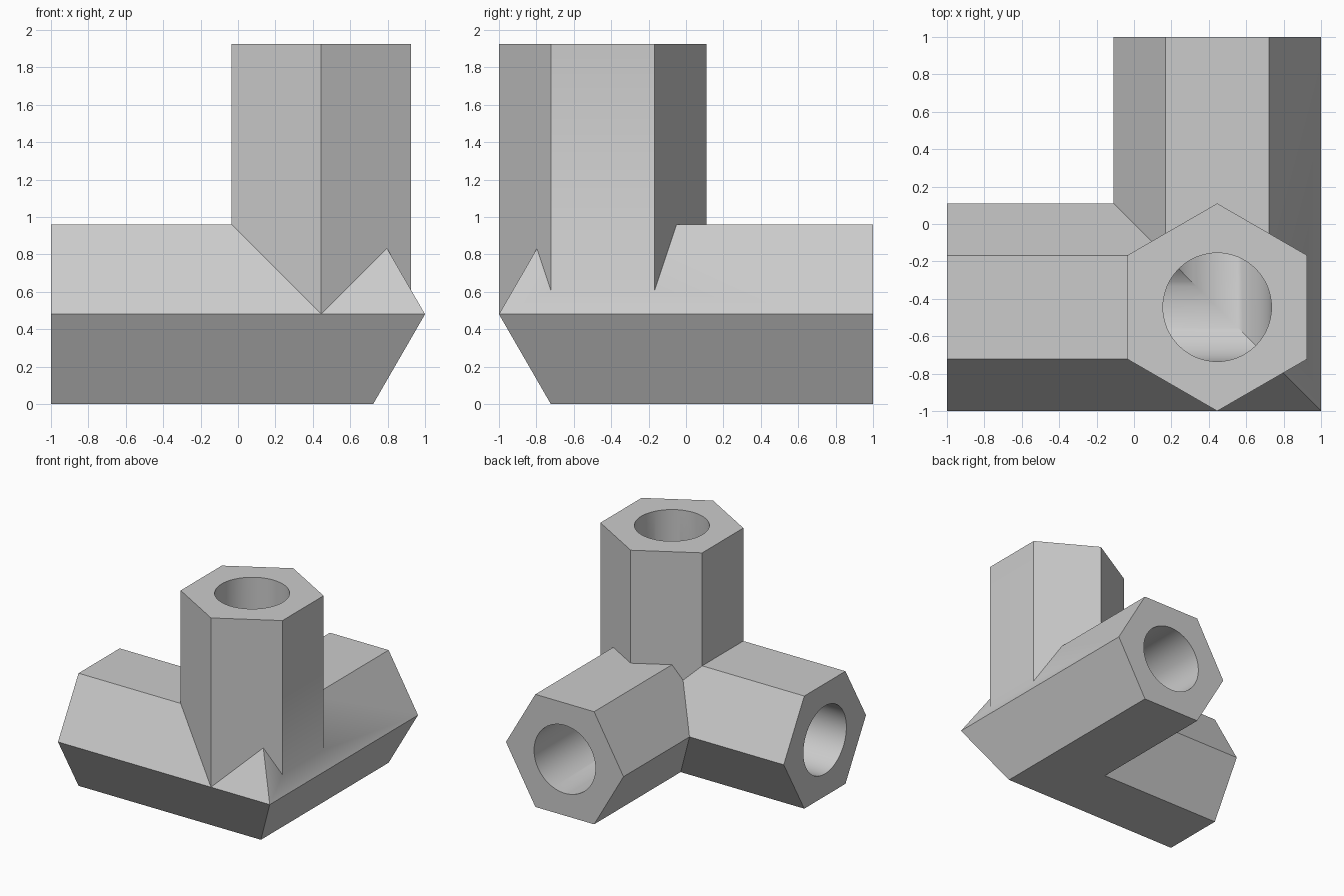
import bpy
import bmesh
from math import cos, sin, pi, radians, sqrt

cube = bpy.data.objects.get("Cube")
if cube:
    bpy.data.objects.remove(cube, do_unlink=True)

OUTER = 0.555                    # hexagon corner radius
FLAT = OUTER * sqrt(3) / 2       # hexagon half height, also the arm axis height
AXIS = 1 - OUTER                 # arms meet at (AXIS, -AXIS)
TOP = FLAT + 1 + AXIS
BORE = 0.29

grey = bpy.data.materials.new("plain grey")
grey.use_nodes = True
grey.diffuse_color = (0.6, 0.6, 0.6, 1)
grey.node_tree.nodes["Principled BSDF"].inputs["Base Color"].default_value = (0.6, 0.6, 0.6, 1)


def loft(name, rings):
    """Closed solid skinned through matching rings of points."""
    bm = bmesh.new()
    loops = [[bm.verts.new(p) for p in ring] for ring in rings]
    n = len(loops[0])
    for a, b in zip(loops, loops[1:]):
        for i in range(n):
            j = (i + 1) % n
            bm.faces.new((a[i], a[j], b[j], b[i]))
    bm.faces.new(loops[0])
    bm.faces.new(loops[-1])
    bmesh.ops.recalc_face_normals(bm, faces=bm.faces)
    mesh = bpy.data.meshes.new(name)
    bm.to_mesh(mesh)
    bm.free()
    mesh.materials.append(grey)
    obj = bpy.data.objects.new(name, mesh)
    bpy.context.collection.objects.link(obj)
    return obj


def circle(radius, sides, turn=0):
    return [(radius * cos(2 * pi * i / sides + turn),
             radius * sin(2 * pi * i / sides + turn)) for i in range(sides)]


def elbow(name, profile, end):
    """Profile swept along the left-right arm, mitred, then along the back arm."""
    return loft(name, [
        [(-end, -AXIS + u, FLAT + w) for u, w in profile],
        [(AXIS - u, -AXIS + u, FLAT + w) for u, w in profile],
        [(AXIS - u, end, FLAT + w) for u, w in profile]])


def column(name, profile, top):
    return loft(name, [[(AXIS + u, -AXIS + v, z) for u, v in profile]
                       for z in (FLAT, top)])


def combine(target, other, operation):
    mod = target.modifiers.new(operation.lower(), 'BOOLEAN')
    mod.operation = operation
    mod.solver = 'EXACT'
    mod.object = other
    bpy.context.view_layer.objects.active = target
    bpy.ops.object.modifier_apply(modifier=mod.name)
    bpy.data.objects.remove(other, do_unlink=True)


# Hexagonal body: mitred elbow plus upright arm
body = elbow("corner_connector", circle(OUTER, 6), 1)
combine(body, column("upright_arm", circle(OUTER, 6, pi / 2), TOP), 'UNION')

# Round bores joined at the corner
bores = elbow("bore_cutter", circle(BORE, 64), 1.1)
combine(bores, column("upright_bore_cutter", circle(BORE, 64), TOP + 0.1), 'UNION')
combine(body, bores, 'DIFFERENCE')

# Smooth bores, crisp hexagon edges
bpy.ops.object.select_all(action='DESELECT')
body.select_set(True)
bpy.context.view_layer.objects.active = body
bpy.ops.object.shade_smooth_by_angle(angle=radians(30))
